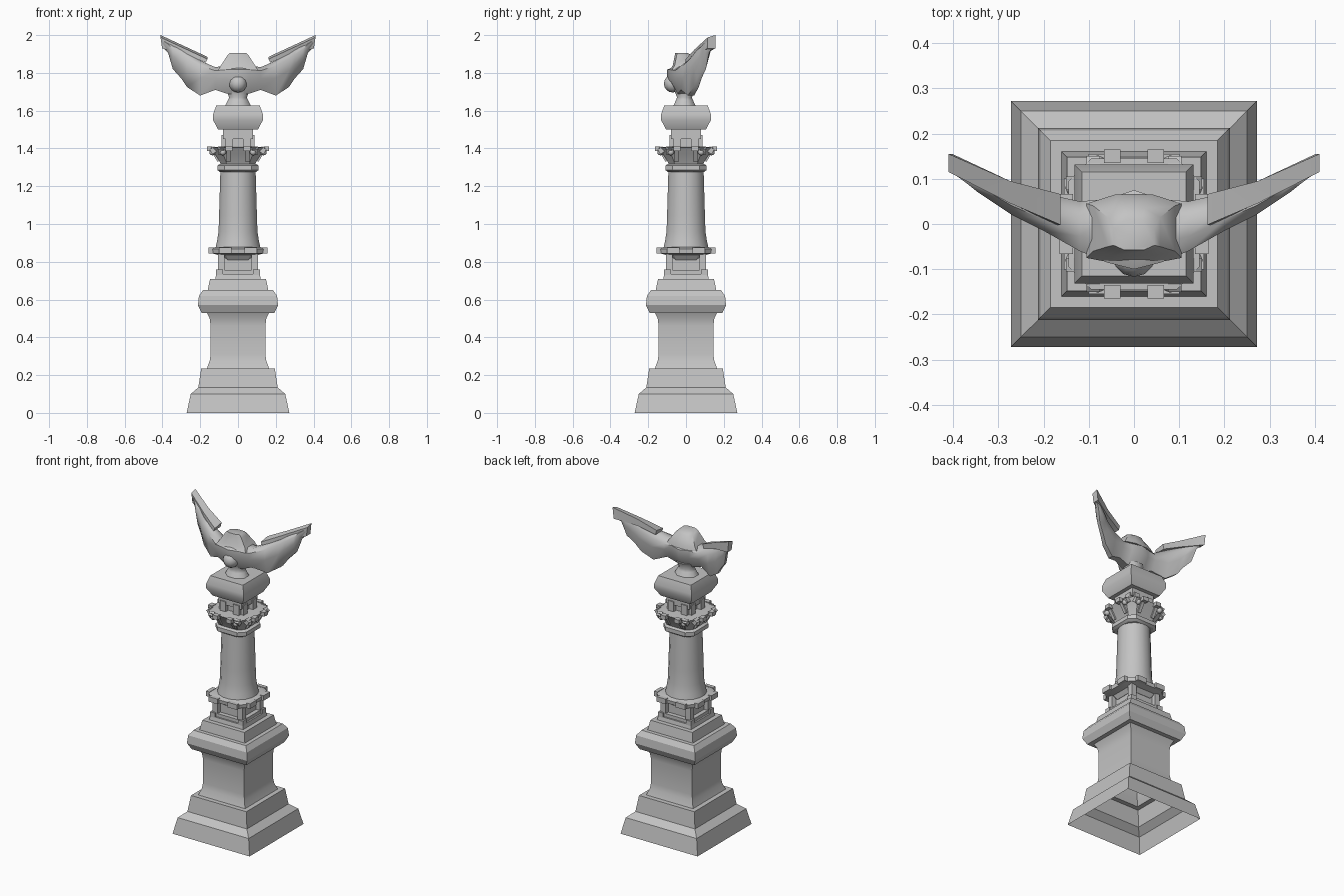
import bpy, bmesh, math
from mathutils import Matrix

if "Cube" in bpy.data.objects:
    bpy.data.objects.remove(bpy.data.objects["Cube"])

stone = bpy.data.materials.new("grey_stone")
stone.use_nodes = True
GREY = (0.55, 0.55, 0.55, 1)
stone.diffuse_color = GREY
stone.node_tree.nodes["Principled BSDF"].inputs["Base Color"].default_value = GREY


def finish(name, bm, angle=30):
    bmesh.ops.recalc_face_normals(bm, faces=bm.faces)
    me = bpy.data.meshes.new(name)
    bm.to_mesh(me)
    bm.free()
    me.materials.append(stone)
    ob = bpy.data.objects.new(name, me)
    bpy.context.collection.objects.link(ob)
    bpy.ops.object.select_all(action="DESELECT")
    ob.select_set(True)
    bpy.context.view_layer.objects.active = ob
    bpy.ops.object.shade_smooth_by_angle(angle=math.radians(angle))
    return ob


def loft(bm, rings, start=True, end=True):
    rows = [[bm.verts.new(p) for p in r] for r in rings]
    n = len(rows[0])
    for a, b in zip(rows, rows[1:]):
        for i in range(n):
            j = (i + 1) % n
            bm.faces.new((a[i], a[j], b[j], b[i]))
    if start:
        bm.faces.new(rows[0][::-1])
    if end:
        bm.faces.new(rows[-1])


def square(h, z):
    return [(-h, -h, z), (h, -h, z), (h, h, z), (-h, h, z)]


def chamfered(h, z, cut=0.35):
    c = h * (1 - cut)
    return [(-c, -h, z), (c, -h, z), (h, -c, z), (h, c, z),
            (c, h, z), (-c, h, z), (-h, c, z), (-h, -c, z)]


def circle(r, z, n=16):
    t = 2 * math.pi / n
    return [(r * math.cos((i + .5) * t), r * math.sin((i + .5) * t), z) for i in range(n)]


def stack(name, ring, profile, angle=30, start=True):
    bm = bmesh.new()
    loft(bm, [ring(h, z) for h, z in profile], start)
    return finish(name, bm, angle)


def four_sides(name, boxes):
    """Boxes (x, y, z, sx, sy, sz, tilt) repeated on all four sides."""
    bm = bmesh.new()
    for k in range(4):
        turn = Matrix.Rotation(k * math.pi / 2, 4, "Z")
        for x, y, z, sx, sy, sz, tilt in boxes:
            m = (turn @ Matrix.Translation((x, y, z)) @ Matrix.Rotation(tilt, 4, "X")
                 @ Matrix.Diagonal((sx, sy, sz, 1)))
            bmesh.ops.create_cube(bm, size=1, matrix=m)
    return finish(name, bm)


# Square pedestal, open underneath
stack("pedestal", square, [
    (.272, 0), (.25, .1), (.21, .135), (.195, .235), (.165, .235), (.15, .275),
    (.145, .31), (.145, .46), (.15, .5), (.165, .53), (.192, .53), (.212, .57),
    (.207, .62), (.185, .65), (.16, .65), (.148, .71), (.12, .71), (.115, .735)],
    start=False)

# Panelled block with corner posts
stack("panel_block", square, [(.078, .73), (.078, .85)])
four_sides("corner_posts", [(.088, -.088, .79, .035, .035, .12, 0),
                            (.098, -.098, .745, .036, .036, .03, 0),
                            (0, -.09, .745, .17, .03, .022, 0)])

# Collar under the shaft
stack("lower_collar", chamfered, [
    (.08, .81), (.1, .835), (.14, .845), (.143, .868), (.12, .878)])
four_sides("collar_tabs", [(s * .068, -.143, .86, .065, .024, .032, 0) for s in (-1, 1)])

# Round shaft with a flared foot
stack("shaft", circle, [
    (.122, .87), (.113, .91), (.105, .96), (.102, 1.05), (.095, 1.285)])
stack("neck_ring", chamfered, [
    (.095, 1.275), (.108, 1.285), (.108, 1.31), (.095, 1.318)])

# Flared capital with leaves on each side
stack("capital", chamfered, [
    (.088, 1.31), (.1, 1.335), (.125, 1.375), (.145, 1.405), (.085, 1.41)])
four_sides("capital_leaves", [
    b for s in (-1, 1) for b in (
        (s * .048, -.15, 1.398, .036, .03, .025, 0),
        (s * .09, -.13, 1.39, .03, .03, .03, .6),
        (s * .05, -.122, 1.365, .02, .014, .075, .55))])

bm = bmesh.new()
for k in range(4):
    a = k * math.pi / 2
    for s in (-1, 1):
        m = Matrix.Rotation(a, 4, "Z") @ Matrix.Translation((s * .08, -.135, 1.38))
        bmesh.ops.create_uvsphere(bm, u_segments=8, v_segments=6, radius=.017, matrix=m)
finish("capital_curls", bm, 60)

# Small colonnade above the capital
stack("upper_core", square, [(.06, 1.4), (.06, 1.45), (.08, 1.45), (.08, 1.5)])
four_sides("upper_posts", [(s * .047, -.072, 1.435, .04, .03, .075, 0) for s in (-1, 1)])

# Top block
stack("top_block", square, [
    (.105, 1.5), (.132, 1.55), (.132, 1.58), (.115, 1.628)])

# Stand below the bird
ob = stack("bird_stand", lambda h, z: [(x, y * .85 - .008, z) for x, y, z in circle(h, z, 8)],
           [(.075, 1.625), (.058, 1.655), (.05, 1.67), (.07, 1.71)], 50)

# Bird body and wings: x, front, back, bottom, top
stations = [
    (0, -.1, .075, 1.685, 1.84), (.06, -.085, .055, 1.69, 1.84),
    (.12, -.06, .05, 1.71, 1.83), (.2, -.015, .068, 1.68, 1.865),
    (.27, .02, .088, 1.725, 1.9), (.3, .04, .1, 1.77, 1.92),
    (.345, .07, .12, 1.82, 1.945), (.37, .09, .135, 1.905, 1.96),
    (.4, .112, .15, 1.935, 1.98)]
both = [(-x, *r) for x, *r in stations[:0:-1]] + stations


def section(x, f, b, lo, hi):
    y, z, q = b - f, hi - lo, .3
    pts = [(0, .5), (0, .85), (q, 1), (1 - q, 1), (1, .8), (1, .5), (1 - q, 0), (q, 0)]
    return [(x, f + u * y, lo + v * z) for u, v in pts]


bm = bmesh.new()
loft(bm, [section(*s) for s in both])
finish("bird_body", bm, 50)

# Raised shoulders in the middle of the back
bm = bmesh.new()
loft(bm, [[(-w, f, z), (-w * .5, f - .01, z), (w * .5, f - .01, z), (w, f, z),
           (w, b, z), (w * .4, b + .02, z), (-w * .4, b + .02, z), (-w, b, z)]
          for w, f, b, z in ((.105, -.075, .045, 1.815), (.09, -.06, .04, 1.84),
                             (.058, -.05, .015, 1.89), (.045, -.047, -.01, 1.905))])
finish("bird_crown", bm, 50)

# Round head at the front
bm = bmesh.new()
bmesh.ops.create_uvsphere(bm, u_segments=12, v_segments=8, radius=.047,
                          matrix=Matrix.Translation((0, -.07, 1.743)))
finish("bird_head", bm, 60)

# Slabs along the upper wing edges: x, front, back, bottom, top
for side, label in ((1, "left"), (-1, "right")):
    bm = bmesh.new()
    loft(bm, [[(side * x, f, lo), (side * x, b, lo), (side * (x + d), b, hi),
               (side * (x + d), f, hi - .012)]
              for x, f, b, lo, hi, d in ((.17, -.002, .066, 1.855, 1.885, -.008),
                                         (.274, .046, .095, 1.895, 1.937, 0),
                                         (.402, .115, .155, 1.93, 2, .008))])
    finish(label + "_wing_slab", bm)
